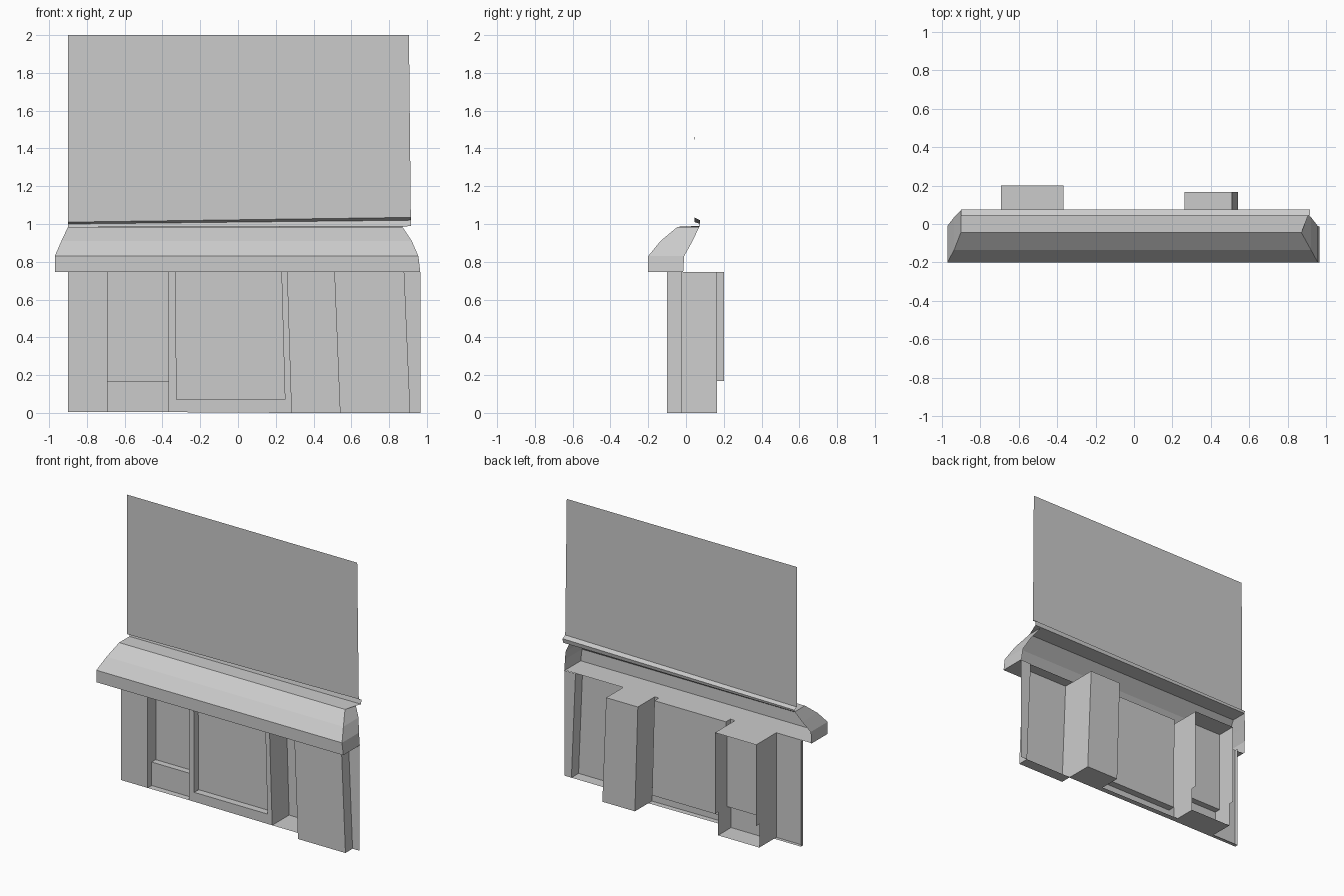
import bpy

if "Cube" in bpy.data.objects:
    bpy.data.objects.remove(bpy.data.objects["Cube"])

TOP, BOT = 0.745, 0.01
FACE = -0.025          # main shopfront plane


def loft(name, rows):
    """Flat-faced sheet lofted between equal-length rows of points."""
    n = len(rows[0])
    verts = [p for r in rows for p in r]
    faces = [(i * n + j, i * n + j + 1, (i + 1) * n + j + 1, (i + 1) * n + j)
             for i in range(len(rows) - 1) for j in range(n - 1)]
    me = bpy.data.meshes.new(name)
    me.from_pydata(verts, [], faces)
    me.update()
    ob = bpy.data.objects.new(name, me)
    bpy.context.collection.objects.link(ob)
    return ob


def wall(name, plan, z0=BOT, z1=TOP):
    """Upright sheet; plan points are (x at full top, x at full bottom, y)."""
    def row(z):
        t = (z - BOT) / (TOP - BOT)
        return [(b + (a - b) * t, y, z) for a, b, y in plan]
    return loft(name, [row(z0), row(z1)])


def plate(name, xa, xb, y0, y1, z):
    """Level sheet."""
    return loft(name, [[(xa, y0, z), (xb, y0, z)], [(xa, y1, z), (xb, y1, z)]])


# Upper wall panel
loft("upper_wall", [[(-0.9, 0.045, 1.01), (0.915, 0.045, 1.035)],
                    [(-0.9, 0.042, 2.0), (0.905, 0.042, 2.0)]])

# Ledge between the awning and the upper wall
ledge = [(-0.045, 0.985, 0.985), (0.07, 0.985, 0.99),
         (0.075, 1.0, 1.02), (0.045, 1.01, 1.035)]
loft("ledge", [[(-0.9, y, zl), (0.87 if i == 0 else 0.915, y, zr)]
               for i, (y, zl, zr) in enumerate(ledge)])

# Awning front, hipped towards its ends: (left x, right x, y, z)
front = [(-0.97, 0.965, -0.2, TOP), (-0.97, 0.955, -0.2, 0.83),
         (-0.935, 0.92, -0.135, 0.91), (-0.9, 0.87, -0.045, 0.985)]
loft("awning_front", [[(a, y, z), (b, y, z)] for a, b, y, z in front])

# Awning end caps, open at the back
back_y = [-0.015, -0.01, 0.035, 0.07]
for side, k in (("left", 0), ("right", 1)):
    loft("awning_end_" + side,
         [[(p[k], p[2], p[3]), (p[k], by, p[3])] for p, by in zip(front, back_y)])

# Awning soffit
plate("soffit", -0.97, 0.965, -0.2, FACE, TOP)

# Left pier with a thin return
wall("left_pier", [(-0.9, -0.9, 0.0), (-0.9, -0.9, FACE), (-0.69, -0.69, FACE)])
plate("left_pier_base", -0.9, -0.69, FACE, 0.0, BOT)

# Display niche: deep side walls, set-back glass, low bulkhead and sill
for side, x in (("left", -0.69), ("right", -0.367)):
    wall("niche_side_" + side, [(x, x, FACE), (x, x, 0.2)], 0.17, TOP)
    wall("niche_side_low_" + side, [(x, x, FACE), (x, x, 0.165)], BOT, 0.17)
wall("niche_glass", [(-0.69, -0.69, 0.065), (-0.367, -0.367, 0.065)], 0.17, TOP)
wall("niche_bulkhead", [(-0.69, -0.69, 0.02), (-0.367, -0.367, 0.02)], BOT, 0.17)
plate("niche_sill", -0.69, -0.367, 0.02, 0.065, 0.17)
plate("niche_top", -0.69, -0.367, FACE, 0.2, TOP)
plate("niche_floor", -0.69, -0.367, FACE, 0.165, BOT)

# Centre window with pilasters either side, sill and apron
wall("centre_window", [(-0.367, -0.367, FACE), (-0.33, -0.325, FACE),
                       (-0.33, -0.325, 0.025), (0.23, 0.25, 0.025),
                       (0.23, 0.25, FACE), (0.262, 0.285, FACE)], 0.07, TOP)
wall("window_apron", [(-0.367, -0.367, FACE), (0.262, 0.285, FACE)], BOT, 0.07)
plate("window_sill", -0.325, 0.25, FACE, 0.025, 0.07)
plate("window_head", -0.33, 0.23, FACE, 0.025, TOP)
plate("window_base", -0.367, 0.285, FACE, 0.015, BOT)

# Door recess and the projecting right pier with its end flange
wall("door_recess", [(0.262, 0.285, FACE), (0.262, 0.285, 0.165),
                     (0.51, 0.54, 0.165), (0.51, 0.54, -0.1)])
plate("door_head", 0.262, 0.51, FACE, 0.165, TOP)
plate("door_floor", 0.285, 0.54, FACE, 0.165, BOT)
wall("right_pier", [(0.51, 0.54, -0.1), (0.88, 0.912, -0.1),
                    (0.88, 0.912, -0.02), (0.965, 0.965, -0.02)])
plate("right_pier_base", 0.54, 0.912, -0.1, -0.02, BOT)

# Set the base on the ground
for ob in bpy.context.collection.objects:
    for v in ob.data.vertices:
        if v.co.z <= BOT + 1e-4:
            v.co.z = 0.004 if v.co.x < 0 else 0.0
